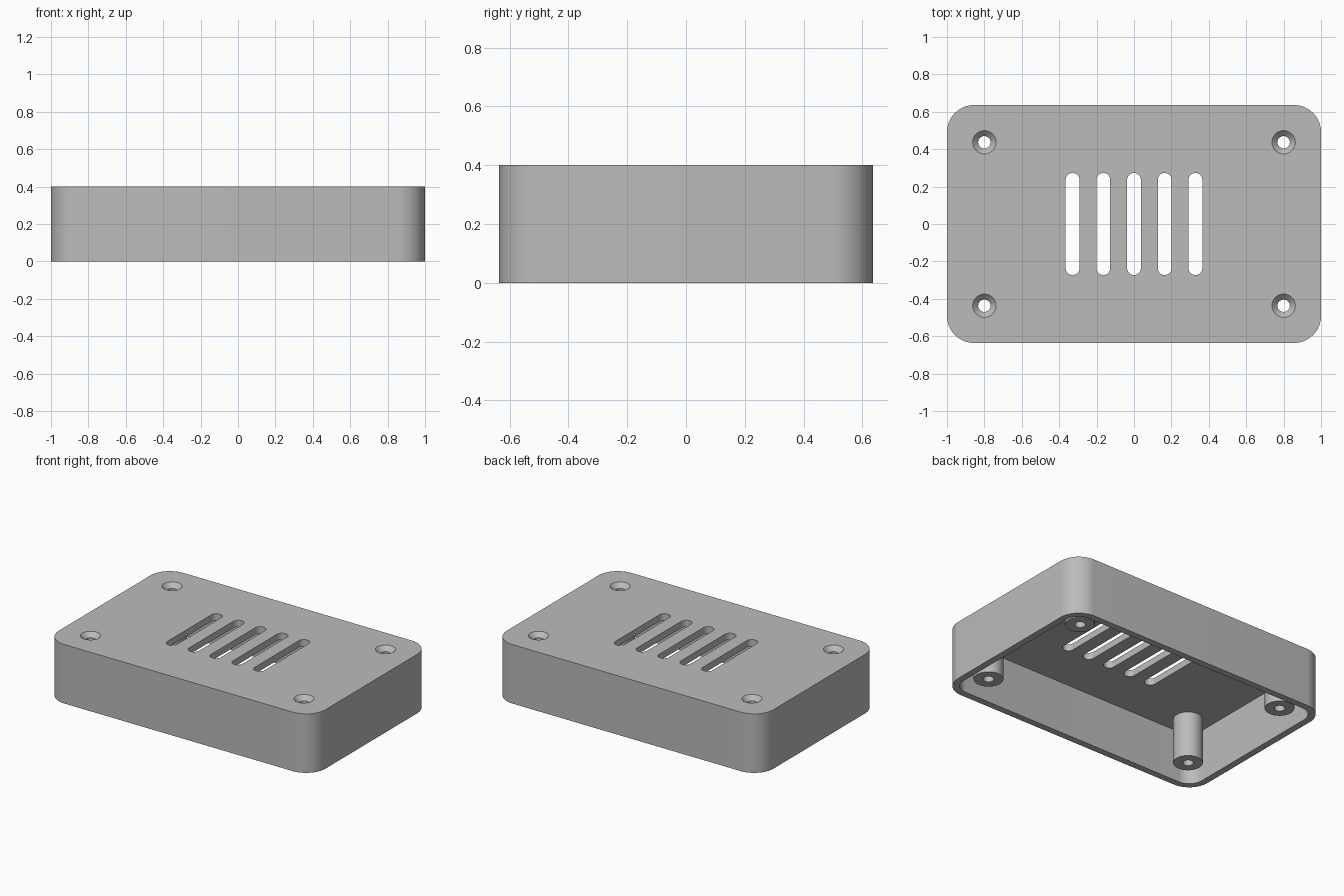
import bpy
import bmesh
from math import cos, sin, pi

# Main dimensions
HALF_X, HALF_Y, HEIGHT = 1.0, 0.636, 0.4
CORNER, WALL = 0.145, 0.0455
BOSS_X, BOSS_Y, BOSS_R = 0.8, 0.437, 0.091
HOLE_R, SINK_R, SINK_DEPTH = 0.033, 0.0625, 0.03
SLOT_PITCH, SLOT_R, SLOT_HALF = 0.164, 0.037, 0.273

if "Cube" in bpy.data.objects:
    bpy.data.objects.remove(bpy.data.objects["Cube"], do_unlink=True)

grey = bpy.data.materials.new("plain_grey")
grey.use_nodes = True
colour = (0.5, 0.5, 0.5, 1.0)
grey.diffuse_color = colour
grey.node_tree.nodes["Principled BSDF"].inputs["Base Color"].default_value = colour


def finish(bm, name):
    bmesh.ops.recalc_face_normals(bm, faces=bm.faces)
    mesh = bpy.data.meshes.new(name)
    bm.to_mesh(mesh)
    bm.free()
    mesh.materials.append(grey)
    obj = bpy.data.objects.new(name, mesh)
    bpy.context.collection.objects.link(obj)
    return obj


def rounded_prism(name, hx, hy, r, z0, z1, cx=0.0, cy=0.0, steps=16):
    """Upright prism whose outline is a rectangle with round corners."""
    bm = bmesh.new()
    ring = []
    for q, (sx, sy) in enumerate([(1, 1), (-1, 1), (-1, -1), (1, -1)]):
        for i in range(steps + 1):
            a = (q + i / steps) * pi / 2
            ring.append(bm.verts.new((cx + sx * (hx - r) + r * cos(a),
                                      cy + sy * (hy - r) + r * sin(a), z0)))
    bmesh.ops.remove_doubles(bm, verts=ring, dist=1e-5)
    base = bm.faces.new(list(bm.verts))
    top = bmesh.ops.extrude_face_region(bm, geom=[base])["geom"]
    moved = [v for v in top if isinstance(v, bmesh.types.BMVert)]
    bmesh.ops.translate(bm, verts=moved, vec=(0, 0, z1 - z0))
    return finish(bm, name)


def turned(name, profile, cx, cy, sides=48):
    """Solid of revolution from (radius, height) points, capped at both ends."""
    bm = bmesh.new()
    rings = [[bm.verts.new((cx + r * cos(2 * pi * i / sides),
                            cy + r * sin(2 * pi * i / sides), z))
              for i in range(sides)] for r, z in profile]
    for low, high in zip(rings, rings[1:]):
        for i in range(sides):
            j = (i + 1) % sides
            bm.faces.new((low[i], low[j], high[j], high[i]))
    bm.faces.new(rings[0])
    bm.faces.new(rings[-1])
    return finish(bm, name)


def combine(target, tool, operation):
    mod = target.modifiers.new(tool.name, 'BOOLEAN')
    mod.operation, mod.solver, mod.object = operation, 'EXACT', tool
    bpy.context.view_layer.objects.active = target
    bpy.ops.object.modifier_apply(modifier=mod.name)
    bpy.data.objects.remove(tool, do_unlink=True)


# Hollow cover, open underneath
cover = rounded_prism("enclosure_cover", HALF_X, HALF_Y, CORNER, 0, HEIGHT)
cavity = rounded_prism("cavity_cutter", HALF_X - WALL, HALF_Y - WALL,
                       CORNER - WALL, -0.1, HEIGHT - WALL)
combine(cover, cavity, 'DIFFERENCE')

# Corner screw posts with countersunk through holes
for sx in (-1, 1):
    for sy in (-1, 1):
        x, y = sx * BOSS_X, sy * BOSS_Y
        post = turned("screw_post", [(BOSS_R, WALL), (BOSS_R, HEIGHT - WALL / 2)], x, y)
        combine(cover, post, 'UNION')
        lip = 0.02
        slope = (SINK_R - HOLE_R) / SINK_DEPTH
        hole = turned("hole_cutter", [(HOLE_R, -0.1), (HOLE_R, HEIGHT - SINK_DEPTH),
                                      (SINK_R + lip * slope, HEIGHT + lip)], x, y)
        combine(cover, hole, 'DIFFERENCE')

# Row of ventilation slots through the top
for k in range(-2, 3):
    slot = rounded_prism("slot_cutter", SLOT_R, SLOT_HALF, SLOT_R,
                         HEIGHT - 2 * WALL, HEIGHT + 0.1, cx=k * SLOT_PITCH)
    combine(cover, slot, 'DIFFERENCE')

# Smooth the rounded walls, keep the rims crisp
bpy.ops.object.select_all(action='DESELECT')
cover.select_set(True)
bpy.context.view_layer.objects.active = cover
bpy.ops.object.shade_smooth_by_angle(angle=pi / 6)
